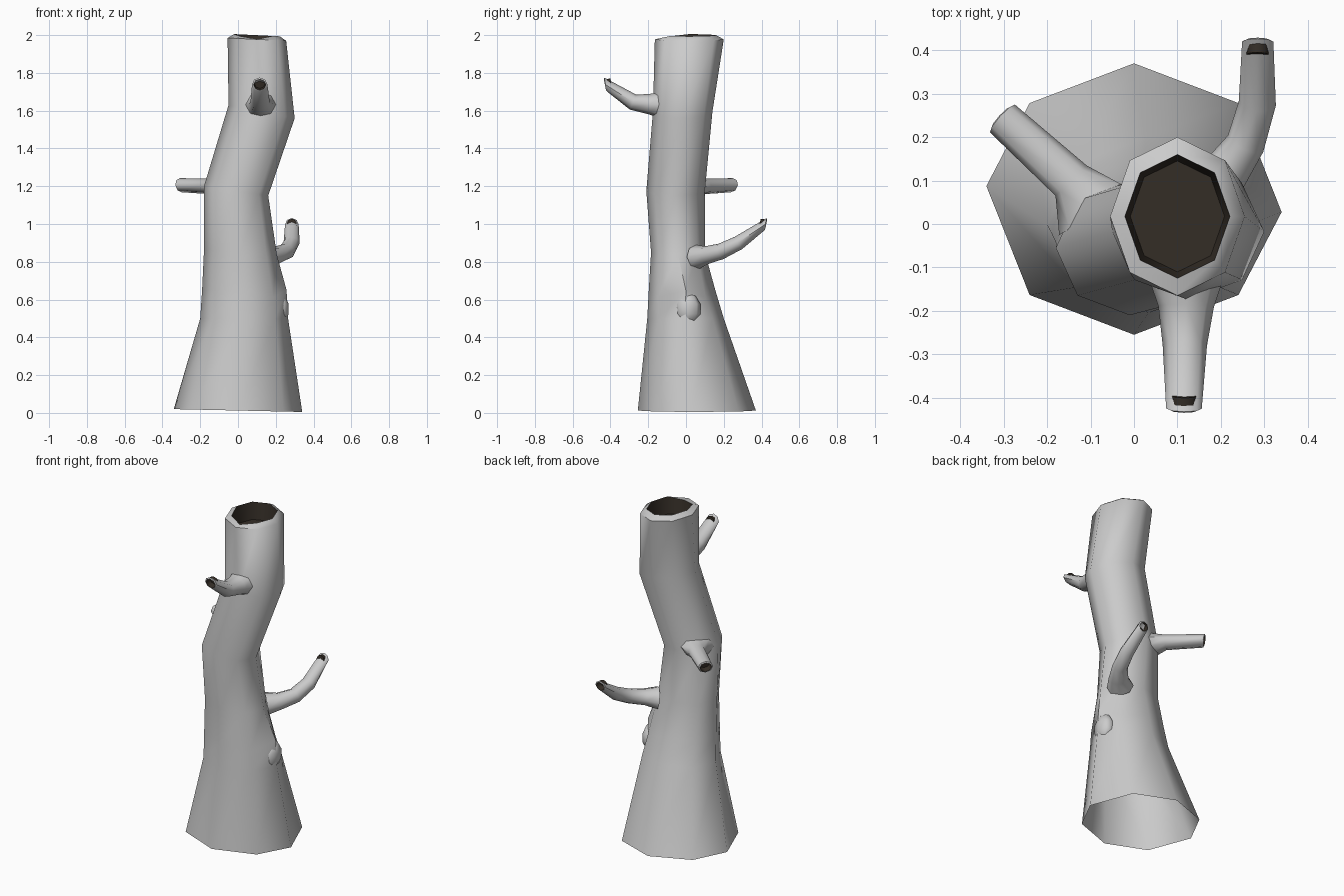
import bpy, bmesh, math
from mathutils import Vector

if "Cube" in bpy.data.objects:
    bpy.data.objects.remove(bpy.data.objects["Cube"])

dark = bpy.data.materials.new("hollow_dark")
dark.diffuse_color = (0.035, 0.027, 0.02, 1)
dark.use_nodes = True
dark.node_tree.nodes["Principled BSDF"].inputs["Base Color"].default_value = dark.diffuse_color
bark = bpy.data.materials.new("bark_grey")
bark.diffuse_color = (0.8, 0.8, 0.8, 1)
bark.use_nodes = True
bark.node_tree.nodes["Principled BSDF"].inputs["Base Color"].default_value = bark.diffuse_color


def hollow_tube(name, rings, sides, out, lip, depth, nudges=None):
    """Loft rings of (centre, u, v), then finish the end with a lip and a dark hollow."""
    bm = bmesh.new()
    c, u, v = rings[-1]
    rings = rings + [(c + out * lip, u * 0.78, v * 0.78),
                     (c - out * depth, u * 0.70, v * 0.70)]
    loops = []
    for c, u, v in rings:
        loops.append([bm.verts.new(c + u * math.cos(a) + v * math.sin(a))
                      for a in (2 * math.pi * i / sides for i in range(sides))])
    for (r, i), offset in (nudges or {}).items():
        loops[r][i].co += Vector(offset)
    for k, (a, b) in enumerate(zip(loops, loops[1:])):
        for i in range(sides):
            j = (i + 1) % sides
            f = bm.faces.new((a[i], a[j], b[j], b[i]))
            f.material_index = int(k == len(loops) - 2)
    bm.faces.new(loops[-1]).material_index = 1
    bmesh.ops.recalc_face_normals(bm, faces=bm.faces)
    # open lofts: make sure the outer wall faces outwards
    bm.faces.ensure_lookup_table()
    f = bm.faces[0]
    if f.normal.dot(f.calc_center_median() - rings[0][0]) < 0:
        bmesh.ops.reverse_faces(bm, faces=bm.faces)
    for f in bm.faces:
        f.smooth = True
    mesh = bpy.data.meshes.new(name)
    bm.to_mesh(mesh)
    bm.free()
    mesh.materials.append(bark)
    mesh.materials.append(dark)
    mesh.set_sharp_from_angle(angle=math.radians(55))
    bpy.context.collection.objects.link(bpy.data.objects.new(name, mesh))


# Trunk: x min, x max, y min, y max, z at left, z at right
profile = [
    (-0.34, 0.34, -0.255, 0.37, 0.02, 0.005),
    (-0.20, 0.265, -0.205, 0.20, 0.50, 0.50),
    (-0.19, 0.235, -0.197, 0.155, 0.65, 0.65),
    (-0.18, 0.205, -0.185, 0.10, 0.86, 0.84),
    (-0.18, 0.16, -0.21, 0.10, 1.20, 1.15),
    (-0.05, 0.30, -0.175, 0.14, 1.63, 1.56),
    (-0.055, 0.255, -0.165, 0.20, 1.985, 1.97),
]
trunk = []
for x0, x1, y0, y1, zl, zr in profile:
    trunk.append((Vector(((x0 + x1) / 2, (y0 + y1) / 2, (zl + zr) / 2)),
                  Vector(((x1 - x0) / 2, 0, (zr - zl) / 2)),
                  Vector((0, (y1 - y0) / 2, 0))))
# small bulge of a healed knot on the right side, plus the uneven lip
nudges = {(2, 0): (0.022, 0.02, 0), (2, 7): (0.012, -0.005, -0.04),
          (2, 1): (0.012, 0, -0.04), (0, 4): (0, 0.03, 0), (0, 0): (0, -0.03, 0),
          (7, 6): (0, 0, -0.02), (7, 5): (0, 0, -0.01)}
hollow_tube("trunk", trunk, 8, Vector((0, 0, 1)), 0.022, 0.08, nudges)


def branch(name, path):
    """Path points are (x, y, z, side radius, upright radius); the tip is cut upright."""
    pts = [Vector(p[:3]) for p in path]
    rings = []
    for i, p in enumerate(path):
        d = pts[min(i + 1, len(pts) - 1)] - pts[max(i - 1, 0)]
        if i == len(pts) - 1:
            d.z = -0.2 * Vector((d.x, d.y)).length
        d.normalize()
        side = d.cross(Vector((0, 0, 1))).normalized()
        rings.append((pts[i], side * p[3], side.cross(d) * p[4]))
    hollow_tube(name, rings, 8, d, 0.004, 0.03)


branch("front_branch", [(0.12, -0.12, 1.63, 0.088, 0.078), (0.12, -0.19, 1.635, 0.064, 0.055),
                        (0.117, -0.28, 1.645, 0.051, 0.043), (0.115, -0.425, 1.738, 0.041, 0.038)])
branch("left_branch", [(-0.095, 0.03, 1.195, 0.095, 0.06), (-0.145, 0.10, 1.20, 0.050, 0.042),
                       (-0.303, 0.243, 1.205, 0.043, 0.038)])
branch("right_branch", [(0.15, 0.06, 0.825, 0.075, 0.065), (0.205, 0.11, 0.835, 0.055, 0.048),
                        (0.257, 0.185, 0.855, 0.045, 0.043), (0.284, 0.278, 0.90, 0.043, 0.038),
                        (0.285, 0.42, 0.998, 0.036, 0.034)])


# Knot: shallow rounded stub on the right side of the trunk
bm = bmesh.new()
bmesh.ops.create_uvsphere(bm, u_segments=8, v_segments=5, radius=1)
for vert in bm.verts:
    vert.co = Vector((0.225 + vert.co.x * 0.045, 0.01 + vert.co.y * 0.07, 0.55 + vert.co.z * 0.085))
for f in bm.faces:
    f.smooth = True
mesh = bpy.data.meshes.new("knot")
bm.to_mesh(mesh)
bm.free()
mesh.materials.append(bark)
bpy.context.collection.objects.link(bpy.data.objects.new("knot", mesh))
